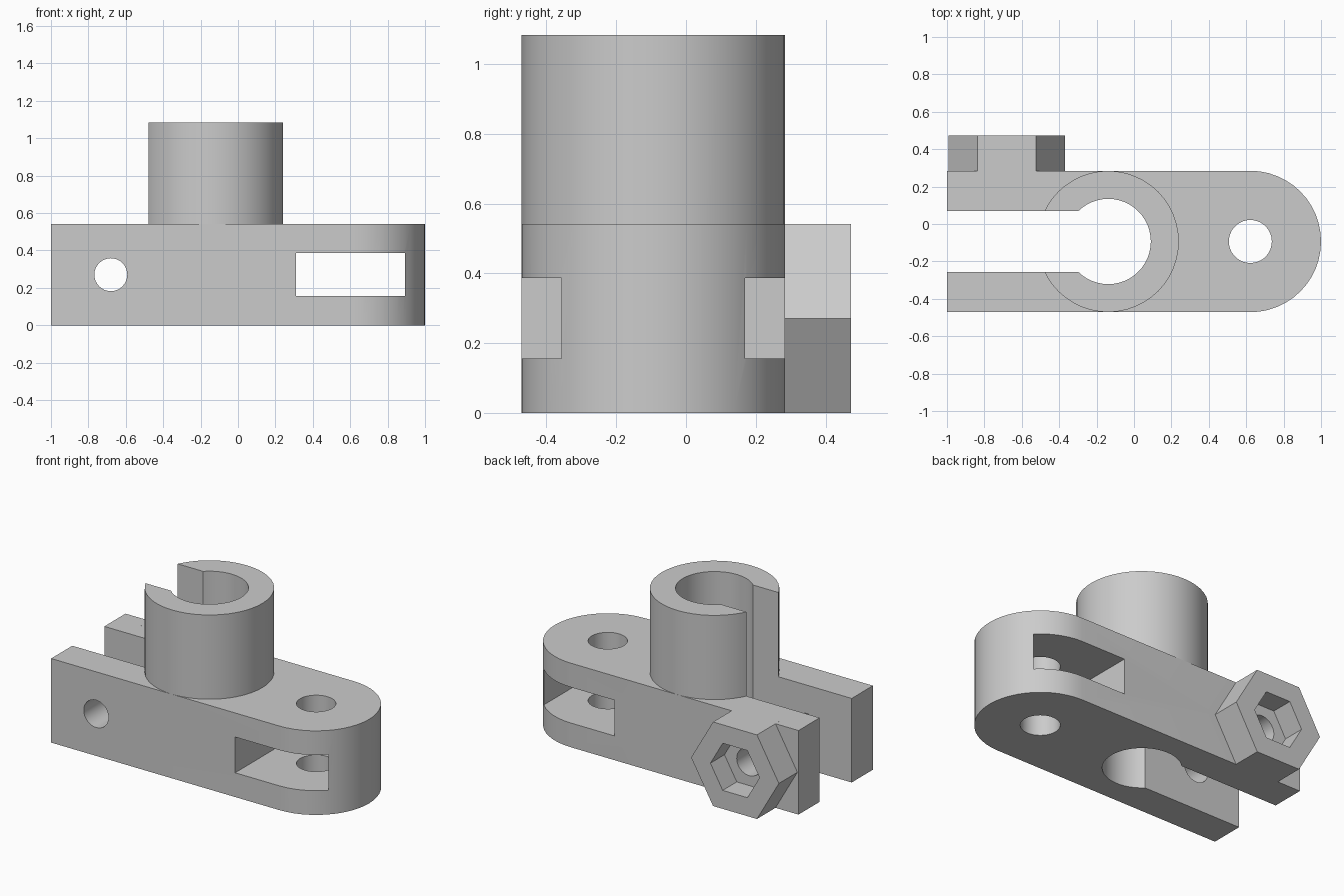
import bpy, bmesh
from math import sin, cos, pi, radians
from mathutils import Matrix

cube = bpy.data.objects.get("Cube")
if cube:
    bpy.data.objects.remove(cube, do_unlink=True)

grey = bpy.data.materials.new("plain grey")
grey.use_nodes = True
colour = (0.6, 0.6, 0.6, 1)
grey.diffuse_color = colour
grey.node_tree.nodes["Principled BSDF"].inputs["Base Color"].default_value = colour

MID = -0.0935          # centre line of the arm in y
HALF = 0.378           # half width of the arm
TOP = 0.541            # arm height
BOLT = (-0.68, TOP / 2)


def arc(x, y, r, n, start=0.0, sweep=2 * pi):
    """Points on an arc; a full turn leaves out the repeated end."""
    full = abs(sweep - 2 * pi) < 1e-6
    return [(x + r * cos(start + sweep * i / n), y + r * sin(start + sweep * i / n))
            for i in range(n if full else n + 1)]


def prism(name, outline, low, high, along_y=False):
    """Extrude an outline along z, or an x-z outline along y."""
    bm = bmesh.new()
    face = bm.faces.new([bm.verts.new((x, y, low)) for x, y in outline])
    out = bmesh.ops.extrude_face_region(bm, geom=[face])
    moved = [v for v in out["geom"] if isinstance(v, bmesh.types.BMVert)]
    bmesh.ops.translate(bm, verts=moved, vec=(0, 0, high - low))
    if along_y:
        swap = Matrix(((1, 0, 0, 0), (0, 0, 1, 0), (0, 1, 0, 0), (0, 0, 0, 1)))
        bmesh.ops.transform(bm, matrix=swap, verts=bm.verts)
    bmesh.ops.recalc_face_normals(bm, faces=bm.faces)
    mesh = bpy.data.meshes.new(name)
    bm.to_mesh(mesh)
    bm.free()
    mesh.materials.append(grey)
    obj = bpy.data.objects.new(name, mesh)
    bpy.context.collection.objects.link(obj)
    return obj


def rect(x0, x1, y0, y1):
    return [(x0, y0), (x1, y0), (x1, y1), (x0, y1)]


def combine(target, tool, operation):
    """Apply a boolean and discard the tool."""
    tool.hide_render = True
    mod = target.modifiers.new(tool.name, "BOOLEAN")
    mod.operation, mod.solver, mod.object = operation, "EXACT", tool
    bpy.context.view_layer.objects.active = target
    bpy.ops.object.modifier_apply(modifier=mod.name)
    bpy.data.objects.remove(tool, do_unlink=True)


# Arm with one rounded end
outline = [(-1, MID + HALF), (-1, MID - HALF)]
outline += arc(1 - HALF, MID, HALF, 24, -pi / 2, pi)
bracket = prism("clamp_bracket", outline, 0, TOP)

# Collar and hexagonal nut housing
combine(bracket, prism("collar", arc(-0.138, MID, HALF - 0.0005, 48), 0.3, 1.083), "UNION")
combine(bracket, prism("nut_housing", arc(*BOLT, 0.3124, 6), 0.2, 0.473, True), "UNION")

# Bore, clamp slot, pivot hole, side window, bolt hole and nut recess
cutters = [
    prism("bore", arc(-0.138, MID, 0.228, 48), -0.1, 1.2),
    prism("clamp_slot", rect(-1.1, -0.138, MID - 0.163, MID + 0.163), -0.1, 1.2),
    prism("pivot_hole", arc(1 - HALF, MID, 0.115, 36), -0.1, 0.7),
    prism("side_window", rect(0.31, 0.893, 0.156, 0.386), -0.6, 0.6, True),
    prism("bolt_hole", arc(*BOLT, 0.088, 32), -0.6, 0.6, True),
    prism("nut_recess", arc(*BOLT, 0.175, 6), 0.33, 0.6, True),
]
for cutter in cutters:
    combine(bracket, cutter, "DIFFERENCE")

# Smooth the curved walls, keep the edges sharp
bpy.ops.object.select_all(action="DESELECT")
bracket.select_set(True)
bpy.context.view_layer.objects.active = bracket
bpy.ops.object.shade_smooth_by_angle(angle=radians(30))
